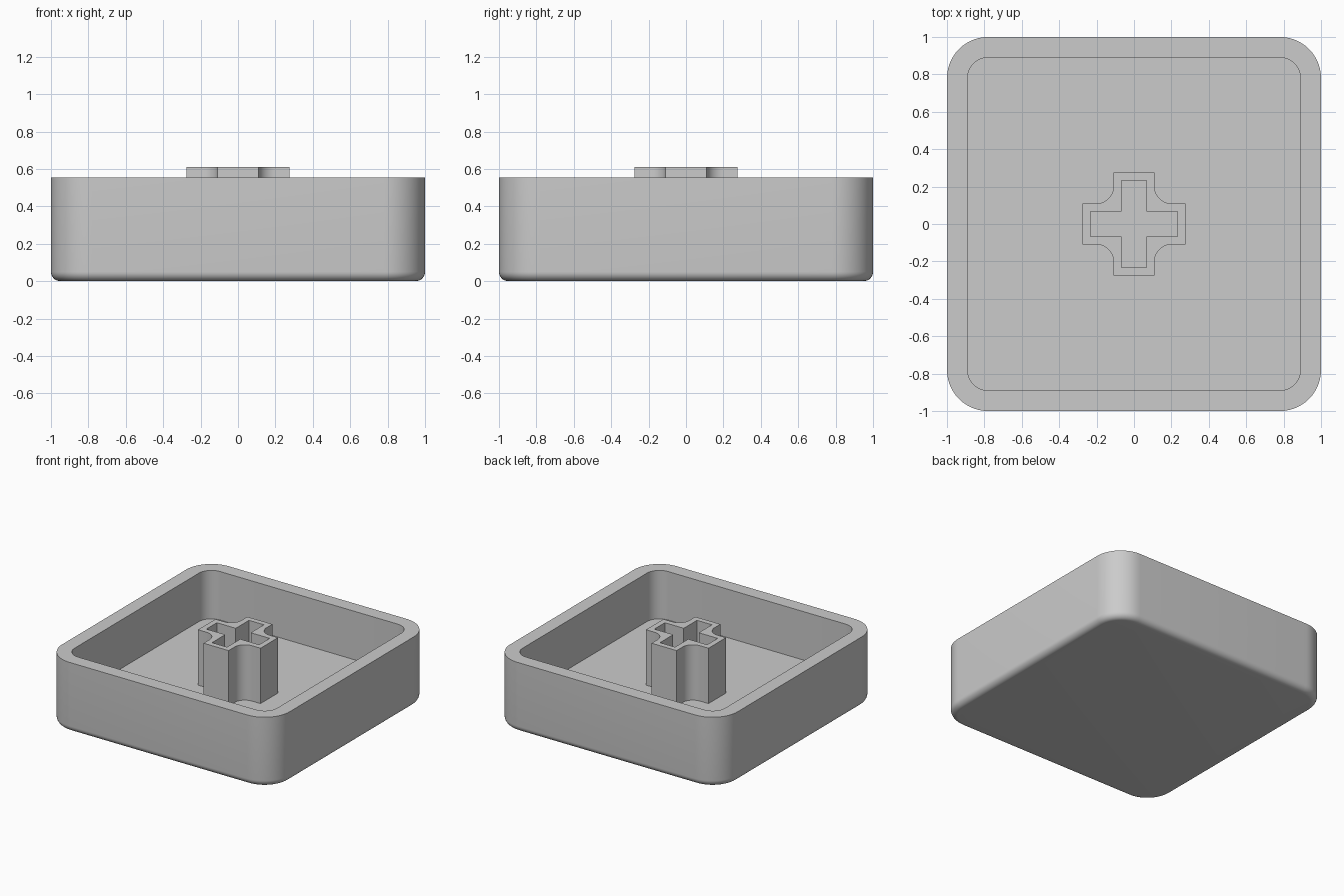
import bpy
import bmesh
from math import sin, cos, pi

cube = bpy.data.objects.get("Cube")
if cube:
    bpy.data.objects.remove(cube, do_unlink=True)

grey = bpy.data.materials.new("light_grey")
grey.use_nodes = True
colour = (0.6, 0.6, 0.6, 1)
grey.diffuse_color = colour
grey.node_tree.nodes["Principled BSDF"].inputs["Base Color"].default_value = colour

HEIGHT, FLOOR, STEM_TOP = 0.555, 0.17, 0.61
EDGE = 0.05


def finish(obj):
    obj.data.materials.clear()
    obj.data.materials.append(grey)
    bpy.ops.object.select_all(action="DESELECT")
    obj.select_set(True)
    bpy.context.view_layer.objects.active = obj
    bpy.ops.object.shade_smooth_by_angle(angle=pi / 6)


def rounded_square(half, radius, steps=14):
    points = []
    for quarter in range(4):
        base = quarter * pi / 2
        sx = 1 if quarter in (0, 3) else -1
        sy = 1 if quarter < 2 else -1
        for i in range(steps + 1):
            a = base + pi / 2 * i / steps
            points.append((sx * (half - radius) + radius * cos(a),
                           sy * (half - radius) + radius * sin(a)))
    return points


def rotated_quarters(points):
    """Repeat a quarter outline around the z axis."""
    out = []
    for q in range(4):
        c, s = round(cos(q * pi / 2)), round(sin(q * pi / 2))
        out += [(c * x - s * y, s * x + c * y) for x, y in points]
    return out


# Open shell: rounded bottom edge, outer wall, rim, inner wall, floor
levels = []
for i in range(9):
    a = pi / 2 * i / 8
    inset = EDGE * (1 - sin(a))
    levels.append((1 - inset, 0.22 - inset, EDGE * (1 - cos(a))))
levels += [(1, 0.22, HEIGHT), (0.89, 0.11, HEIGHT), (0.89, 0.11, FLOOR)]

bm = bmesh.new()
rings = [[bm.verts.new((x, y, z)) for x, y in rounded_square(h, r)]
         for h, r, z in levels]
for low, high in zip(rings, rings[1:]):
    for i in range(len(low)):
        j = (i + 1) % len(low)
        bm.faces.new((low[i], low[j], high[j], high[i]))
bm.faces.new(list(reversed(rings[0])))
bm.faces.new(rings[-1])
bmesh.ops.recalc_face_normals(bm, faces=bm.faces)
mesh = bpy.data.meshes.new("shell")
bm.to_mesh(mesh)
bm.free()
shell = bpy.data.objects.new("shell", mesh)
bpy.context.collection.objects.link(shell)
finish(shell)

# Cross-shaped stem with filleted inner corners and a cross-shaped socket
LENGTH, WIDTH, FILLET = 0.275, 0.11, 0.09
centre = WIDTH + FILLET
quarter = [(LENGTH, -WIDTH), (LENGTH, WIDTH)]
for i in range(13):
    a = -pi / 2 - pi / 2 * i / 12
    quarter.append((centre + FILLET * cos(a), centre + FILLET * sin(a)))
outline = rotated_quarters(quarter)
socket = rotated_quarters([(0.232, -0.066), (0.232, 0.066), (0.066, 0.066)])

curve = bpy.data.curves.new("stem_profile", "CURVE")
curve.dimensions = "2D"
curve.fill_mode = "BOTH"
curve.extrude = (STEM_TOP - FLOOR) / 2
for loop in (outline, socket):
    spline = curve.splines.new("POLY")
    spline.points.add(len(loop) - 1)
    for point, (x, y) in zip(spline.points, loop):
        point.co = (x, y, 0, 1)
    spline.use_cyclic_u = True
profile = bpy.data.objects.new("stem_profile", curve)
bpy.context.collection.objects.link(profile)
graph = bpy.context.evaluated_depsgraph_get()
mesh = bpy.data.meshes.new_from_object(profile.evaluated_get(graph))
bpy.data.objects.remove(profile, do_unlink=True)

bm = bmesh.new()
bm.from_mesh(mesh)
bmesh.ops.remove_doubles(bm, verts=bm.verts, dist=0.0005)
# Leave the underside open where the stem joins the floor
under = [f for f in bm.faces if f.calc_center_median().z < -curve.extrude + 0.001]
bmesh.ops.recalc_face_normals(bm, faces=bm.faces)
bmesh.ops.delete(bm, geom=under, context="FACES_ONLY")
bmesh.ops.translate(bm, verts=bm.verts, vec=(0, 0, (STEM_TOP + FLOOR) / 2))
bm.to_mesh(mesh)
bm.free()
stem = bpy.data.objects.new("stem", mesh)
bpy.context.collection.objects.link(stem)
finish(stem)
